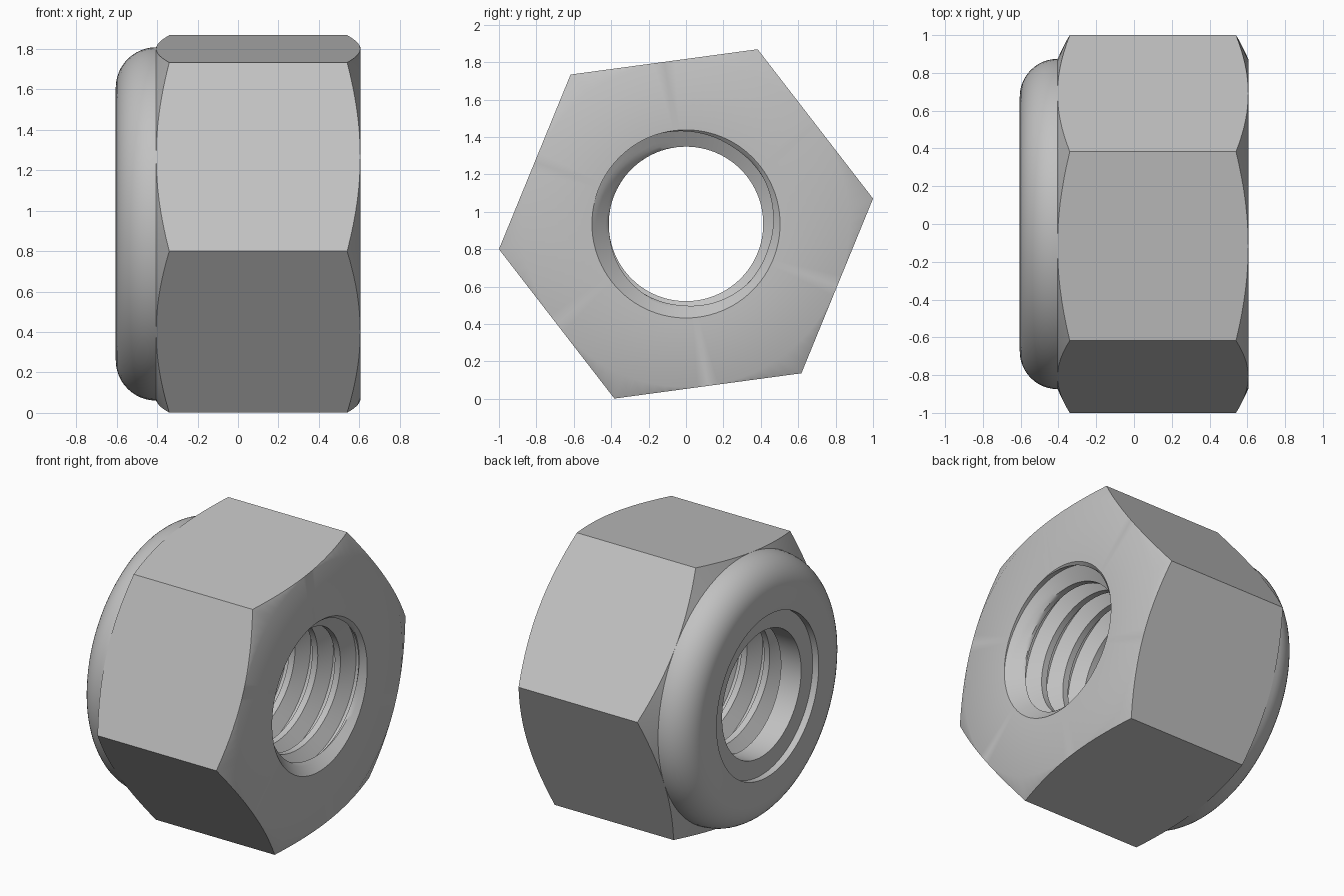
import bpy, bmesh, math

if "Cube" in bpy.data.objects:
    bpy.data.objects.remove(bpy.data.objects["Cube"])

CZ = 0.935                       # height of the nut axis
APO = 0.874                      # hexagon apothem
TURN = math.radians(7.7)         # hexagon rotation about the axis
X_FRONT, X_HEX, X_END = 0.605, -0.405, -0.605
R_MIN, R_MAJ, PITCH = 0.413, 0.503, 0.168
X_THREAD = -0.41                 # where the thread meets the insert
SEG = 96

steel = bpy.data.materials.new("steel_grey")
steel.diffuse_color = (0.54, 0.54, 0.54, 1)
steel.use_nodes = True
steel.node_tree.nodes["Principled BSDF"].inputs["Base Color"].default_value = steel.diffuse_color


def lathe(name, profile, smooth=30):
    """Sweep profile(angle) -> [(x, r), ...] once around the x axis."""
    bm = bmesh.new()
    rows = []
    for i in range(SEG + 1):
        t = 2 * math.pi * i / SEG
        a = t + TURN
        rows.append([bm.verts.new((x, r * math.cos(a), CZ + r * math.sin(a)))
                     for x, r in profile(t)])
    for p, q in zip(rows, rows[1:]):
        for j in range(len(p) - 1):
            bm.faces.new((p[j], p[j + 1], q[j + 1], q[j]))
    bmesh.ops.remove_doubles(bm, verts=bm.verts, dist=0.0002)
    mesh = bpy.data.meshes.new(name)
    bm.to_mesh(mesh)
    bm.free()
    mesh.materials.append(steel)
    ob = bpy.data.objects.new(name, mesh)
    bpy.context.collection.objects.link(ob)
    bpy.ops.object.select_all(action='DESELECT')
    ob.select_set(True)
    bpy.context.view_layer.objects.active = ob
    bpy.ops.object.shade_smooth_by_angle(angle=math.radians(smooth))


# Hexagon with conical corner chamfers, rounded collar and recess wall
def body(t):
    h = APO / math.cos(t % (math.pi / 3) - math.pi / 6)
    drop = (h - APO) * 0.48
    pts = [(X_FRONT, R_MAJ), (X_FRONT, APO), (X_FRONT - drop, h),
           (X_HEX + drop, h)]
    for k in range(13):
        a = k / 12 * math.pi / 2
        pts.append((X_HEX - 0.2 * math.sin(a), APO - 0.2 + 0.2 * math.cos(a)))
    return pts + [(X_END, 0.54), (X_END + 0.045, 0.54)]


# Locking ring seated in the collar
def insert(t):
    return [(X_END + 0.045, 0.54), (X_END + 0.045, 0.418), (X_THREAD, 0.418)]


# Helical thread, opened by a 45 degree lead-in at the front
def thread(t):
    corners = [(0, R_MIN), (0.25, R_MIN), (0.5625, R_MAJ), (0.6875, R_MAJ),
               (1, R_MIN)]
    pts = []
    for turn in range(-2, 8):
        for (u0, r0), (u1, r1) in zip(corners, corners[1:]):
            for s in range(4):
                f = s / 4
                u = u0 + (u1 - u0) * f
                x = X_THREAD + PITCH * (turn + u + t / (2 * math.pi))
                r = r0 + (r1 - r0) * f
                if x <= X_THREAD:
                    x, r = X_THREAD, 0.418
                x = min(x, X_FRONT)
                cone = R_MAJ - (X_FRONT - x)
                pts.append((x, R_MAJ if x == X_FRONT else max(r, cone)))
    return pts


lathe("hex_body_with_collar", body)
lathe("locking_insert", insert)
lathe("internal_thread", thread)
